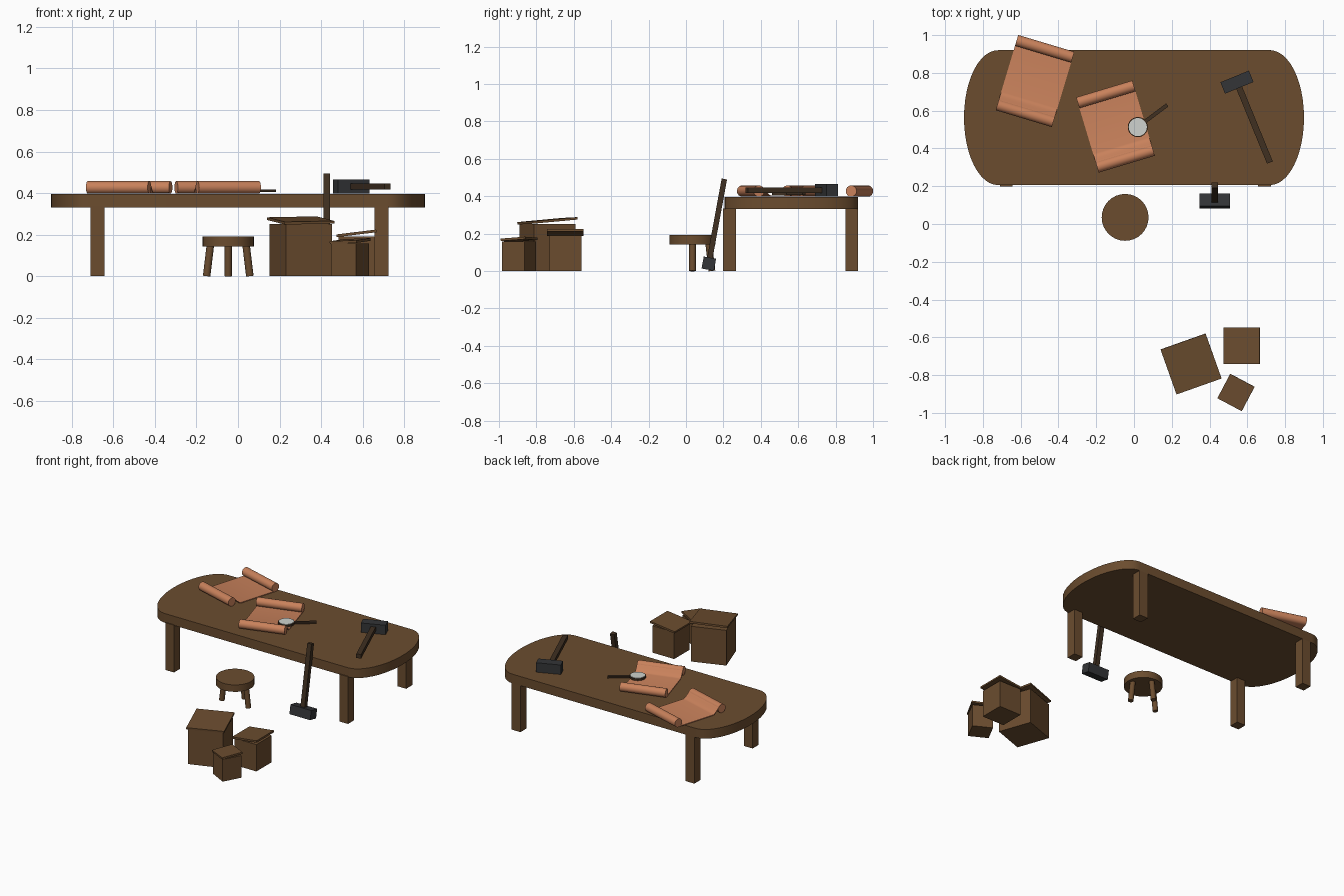
import bpy
import bmesh
from math import sin, cos, pi, radians
from mathutils import Matrix, Vector, Euler

cube = bpy.data.objects.get("Cube")
if cube:
    bpy.data.objects.remove(cube, do_unlink=True)


def material(name, color):
    m = bpy.data.materials.new(name)
    m.use_nodes = True
    m.diffuse_color = (*color, 1)
    m.node_tree.nodes["Principled BSDF"].inputs["Base Color"].default_value = (*color, 1)
    return m


WOOD = material("brown wood", (0.147, 0.073, 0.028))
DARK = material("dark handle wood", (0.05, 0.029, 0.015))
IRON = material("dark iron", (0.033, 0.035, 0.038))
PAPER = material("tan parchment", (0.58, 0.22, 0.105))
GLASS = material("pale glass", (0.62, 0.65, 0.62))


def pose(loc, rot=(0, 0, 0)):
    return Matrix.Translation(loc) @ Euler([radians(a) for a in rot]).to_matrix().to_4x4()


def finish(name, bm, mat, smooth=False):
    bmesh.ops.recalc_face_normals(bm, faces=bm.faces[:])
    mesh = bpy.data.meshes.new(name)
    bm.to_mesh(mesh)
    bm.free()
    mesh.materials.append(mat)
    obj = bpy.data.objects.new(name, mesh)
    bpy.context.collection.objects.link(obj)
    if smooth:
        bpy.ops.object.select_all(action='DESELECT')
        obj.select_set(True)
        bpy.context.view_layer.objects.active = obj
        bpy.ops.object.shade_smooth_by_angle(angle=radians(35))
    return obj


def box(name, size, mat, matrix):
    bm = bmesh.new()
    bmesh.ops.create_cube(bm, size=1, matrix=matrix @ Matrix.Diagonal((*size, 1)))
    return finish(name, bm, mat)


def rod(name, start, end, radius, mat, sides=24):
    # capped cylinder between two points
    start, end = Vector(start), Vector(end)
    axis = end - start
    turn = axis.to_track_quat('Z', 'Y').to_matrix().to_4x4()
    bm = bmesh.new()
    bmesh.ops.create_cone(bm, cap_ends=True, segments=sides, radius1=radius,
                          radius2=radius, depth=axis.length,
                          matrix=Matrix.Translation((start + end) / 2) @ turn)
    return finish(name, bm, mat, True)


def extrude(name, points, shift, mat, smooth=True):
    # prism from a closed outline
    bm = bmesh.new()
    face = bm.faces.new([bm.verts.new(p) for p in points])
    out = bmesh.ops.extrude_face_region(bm, geom=[face])
    moved = [v for v in out["geom"] if isinstance(v, bmesh.types.BMVert)]
    bmesh.ops.translate(bm, verts=moved, vec=shift)
    return finish(name, bm, mat, smooth)


# Table: slab with elliptical ends and four square legs
TABLE_Y, TABLE_Z = 0.563, 0.395
outline = []
for side in (1, -1):
    for i in range(25):
        a = -pi / 2 + pi * i / 24
        outline.append((side * (0.72 + 0.18 * cos(a)), TABLE_Y + side * 0.357 * sin(a), 0.33))
extrude("table_top", outline, (0, 0, TABLE_Z - 0.33), WOOD)
for xn, x in (("left", 0.69), ("right", -0.676)):
    for yn, y in (("front", 0.233), ("back", 0.886)):
        box(f"table_leg_{yn}_{xn}", (0.068, 0.068, 0.335), WOOD, pose((x, y, 0.1675)))

# Stool: round seat on three splayed legs
SX, SY = -0.047, 0.035
rod("stool_seat", (SX, SY, 0.142), (SX, SY, 0.191), 0.124, WOOD, 32)
for n, angle in enumerate((0, pi / 2, pi)):
    dx, dy = cos(angle), sin(angle)
    rod(f"stool_leg_{n + 1}", (SX + 0.104 * dx, SY + 0.104 * dy, 0),
        (SX + 0.086 * dx, SY + 0.086 * dy, 0.15), 0.018, WOOD, 12)


# Crates with loose tilted lids
def crate(name, x, y, width, height, lid_width, lid_z, tilt_x, tilt_y, turn):
    box(name + "_body", (width, width, height), WOOD, pose((x, y, height / 2), (0, 0, turn)))
    box(name + "_lid", (lid_width, lid_width, 0.013), WOOD,
        pose((x, y, lid_z), (tilt_x, tilt_y, turn)))


crate("large_crate", 0.302, -0.741, 0.235, 0.25, 0.253, 0.268, 5, -1, 19.5)
crate("medium_crate", 0.57, -0.645, 0.172, 0.19, 0.194, 0.206, 0, -7, 0)
crate("small_crate", 0.54, -0.892, 0.135, 0.157, 0.146, 0.169, 4, -2, -28)


# Hammers: one on the table, one leaning on its edge
def hammer(name, matrix):
    box(name + "_head", (0.163, 0.065, 0.067), IRON, matrix)
    box(name + "_handle", (0.033, 0.46, 0.029), DARK, matrix @ pose((0, -0.23, 0)))


hammer("table_hammer", pose((0.545, 0.751, 0.431), (0, 0, 22.3)))
hammer("leaning_hammer", pose((0.427, 0.122, 0.039), (-100.4, 0, 0)))


# Scrolls: back end rolled over the sheet, front end rolled under it
def scroll(name, x, y, turn):
    half, reach, r, thick = 0.155, 0.208, 0.03, 0.005
    m = pose((x, y, TABLE_Z + 0.002), (0, 0, turn))
    start, flat, rise = r - reach, -0.105, 2 * r - thick
    top = [(reach - r, 0)]
    for i in range(9):
        t = i / 8
        top.append((flat + (start - flat) * t, rise * (3 * t * t - 2 * t ** 3)))
    ring = top + [(v, z + thick) for v, z in reversed(top)]
    extrude(name + "_sheet", [m @ Vector((-half, v, z)) for v, z in ring],
            m.to_3x3() @ Vector((2 * half, 0, 0)), PAPER)
    for end, v in (("back", reach - r), ("front", start)):
        rod(f"{name}_{end}_roll", m @ Vector((-half, v, r)), m @ Vector((half, v, r)), r, PAPER)


scroll("left_scroll", -0.524, 0.757, -16.7)
scroll("middle_scroll", -0.098, 0.516, 16.7)

# Magnifying glass: rim, lens and flat handle
LX, LY, LZ = 0.02, 0.513, 0.404
rod("magnifier_rim", (LX, LY, LZ), (LX, LY, LZ + 0.014), 0.053, DARK, 32)
rod("magnifier_lens", (LX, LY, LZ + 0.001), (LX, LY, LZ + 0.017), 0.048, GLASS, 32)
box("magnifier_handle", (0.15, 0.02, 0.012), DARK,
    pose((LX, LY, LZ + 0.007), (0, 0, 37)) @ pose((0.12, 0, 0)))
